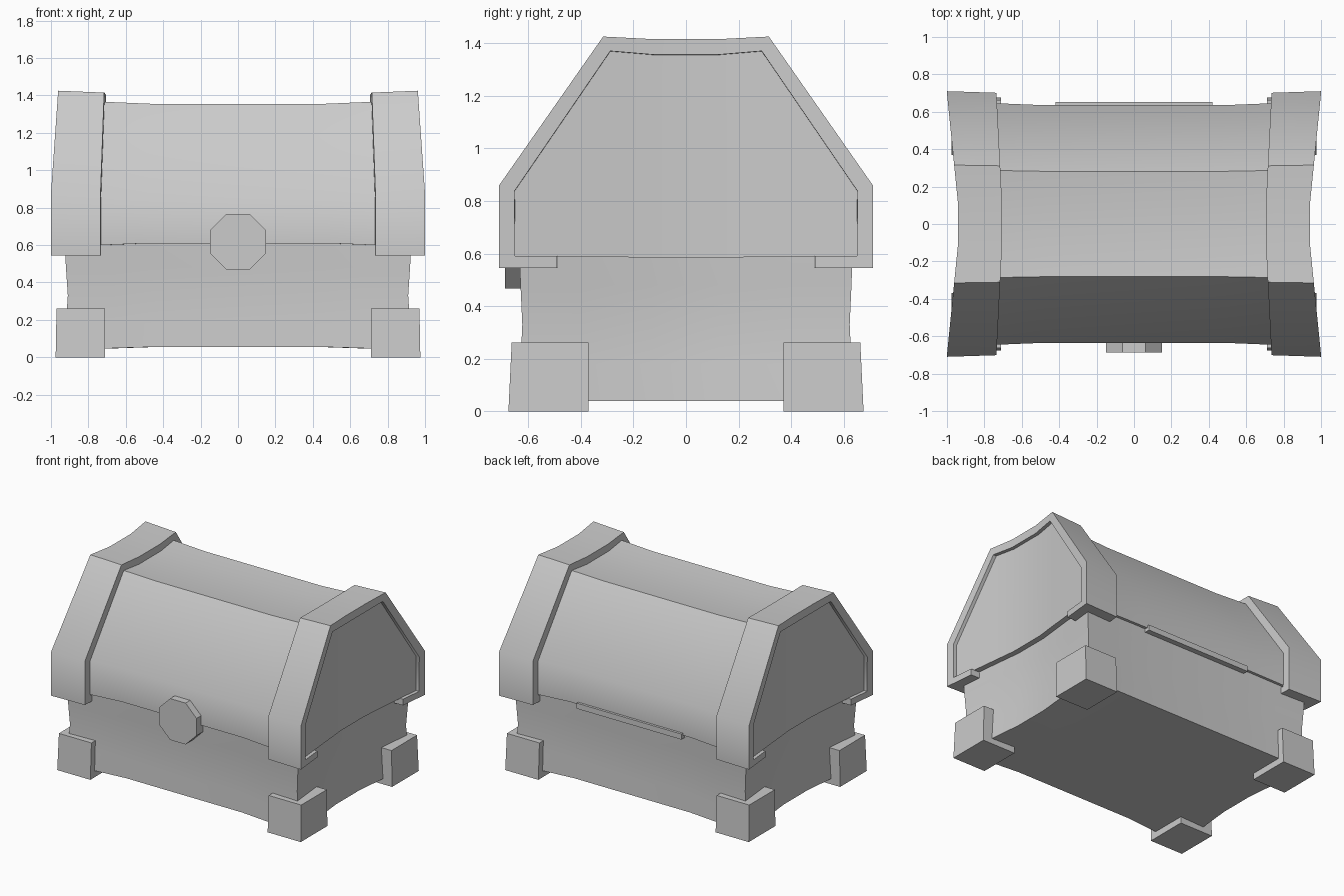
import bpy
import bmesh
import math

if "Cube" in bpy.data.objects:
    bpy.data.objects.remove(bpy.data.objects["Cube"])

grey = bpy.data.materials.new("plain grey")
grey.use_nodes = True
COLOUR = (0.6, 0.6, 0.6, 1)
grey.diffuse_color = COLOUR
grey.node_tree.nodes["Principled BSDF"].inputs["Base Color"].default_value = COLOUR


def finish(name, bm):
    bmesh.ops.recalc_face_normals(bm, faces=bm.faces)
    mesh = bpy.data.meshes.new(name)
    bm.to_mesh(mesh)
    bm.free()
    mesh.materials.append(grey)
    obj = bpy.data.objects.new(name, mesh)
    bpy.context.collection.objects.link(obj)
    bpy.ops.object.select_all(action='DESELECT')
    obj.select_set(True)
    bpy.context.view_layer.objects.active = obj
    bpy.ops.object.shade_smooth_by_angle(angle=math.radians(40))
    return obj


def block(name, steps, section, warp):
    """Sweep a grid of (y, z) points along x, bend it with warp, keep the skin."""
    bm = bmesh.new()
    size = (len(steps), len(section), len(section[0]))
    verts = {(a, b, c): bm.verts.new(warp(steps[a], *section[b][c]))
             for a in range(size[0]) for b in range(size[1]) for c in range(size[2])}
    for axis in range(3):
        u, v = [k for k in range(3) if k != axis]
        for level in (0, size[axis] - 1):
            for i in range(size[u] - 1):
                for j in range(size[v] - 1):
                    quad = []
                    for di, dj in ((0, 0), (1, 0), (1, 1), (0, 1)):
                        key = [level] * 3
                        key[u], key[v] = i + di, j + dj
                        quad.append(verts[tuple(key)])
                    bm.faces.new(quad)
    bmesh.ops.delete(bm, geom=[v for v in bm.verts if not v.link_faces], context='VERTS')
    return finish(name, bm)


def mirrored(half):
    """Mirror pairs of (y, z) points across y = 0."""
    return half + [[(-y, z) for y, z in row] for row in reversed(half)]


def flare(t):
    return max(0, abs(t) - 0.5) * 2


def spread(y):
    return max(0, abs(y) - 0.1)


LENGTHS = [-1, -0.75, -0.5, 0.5, 0.75, 1]


# Lower body, pinched at mid height and flaring to its corners
def body_warp(t, y, z):
    pinch = 1 - 0.02 * max(0, 1 - abs(z - 0.33) / 0.28)
    x = t * (0.875 + 0.1 * spread(y)) * pinch
    lift = 0.015 * (1 - flare(t)) if z < 0.1 else 0
    return x, y * (0.97 + 0.03 * flare(t)) * pinch, z + lift


block("chest_body", LENGTHS,
      mirrored([[(y, z) for z in (0.04, 0.18, 0.33, 0.48, 0.64)] for y in (0.635, 0.4, 0.13)]),
      body_warp)


# Lid with sloping sides
def lid_warp(t, y, z):
    f = flare(t)
    return (t * (0.915 + 0.1 * spread(y)), y * (0.97 + 0.03 * f),
            0.98 + (z - 0.98) * (0.95 + 0.05 * f))


block("chest_lid", LENGTHS,
      mirrored([[(0.655, 0.84), (0.655, 0.59)],
                [(0.29, 1.375), (0.29, 0.587)],
                [(0.13, 1.36), (0.13, 0.585)]]), lid_warp)

# Raised bands round the lid ends, hooked under its lower edge
band = mirrored([[(0.49, 0.545), (0.49, 0.59)],
                 [(0.71, 0.545), (0.65, 0.59)],
                 [(0.71, 0.86), (0.652, 0.838)],
                 [(0.315, 1.425), (0.288, 1.37)],
                 [(0.12, 1.415), (0.12, 1.356)]])

for side, word in ((1, "left"), (-1, "right")):
    def band_warp(t, y, z):
        inner, outer = 0.705 + 0.05 * spread(y), 0.94 + 0.1 * spread(y)
        drop = 0.01 * (1 - t) if z > 1 else 0
        return side * (inner + (outer - inner) * t), y * (0.988 + 0.012 * t), z - drop

    block("lid_band_" + word, [0, 1], band, band_warp)

    # Tapered corner feet
    for end, place in ((-1, "front"), (1, "back")):
        def foot_warp(t, y, z):
            taper = 1 - 0.07 * z
            return side * (0.71 + 0.265 * t * taper), end * (y if y < 0.5 else y * taper), z

        block(f"foot_{place}_{word}", [0, 1],
              [[(y, z) for z in (0, 0.262)] for y in (0.37, 0.675)], foot_warp)

# Eight-sided clasp on the front
bm = bmesh.new()
bmesh.ops.create_cone(bm, cap_ends=True, segments=8, radius1=0.162, radius2=0.162, depth=0.09)
clasp = finish("clasp", bm)
clasp.rotation_euler = (math.pi / 2, math.pi / 8, 0)
clasp.location = (0, -0.643, 0.617)

# Hinge strip on the back
block("hinge_strip", [-0.42, 0.42],
      [[(y, z) for z in (0.585, 0.625)] for y in (0.58, 0.653)],
      lambda x, y, z: (x, y, z))
